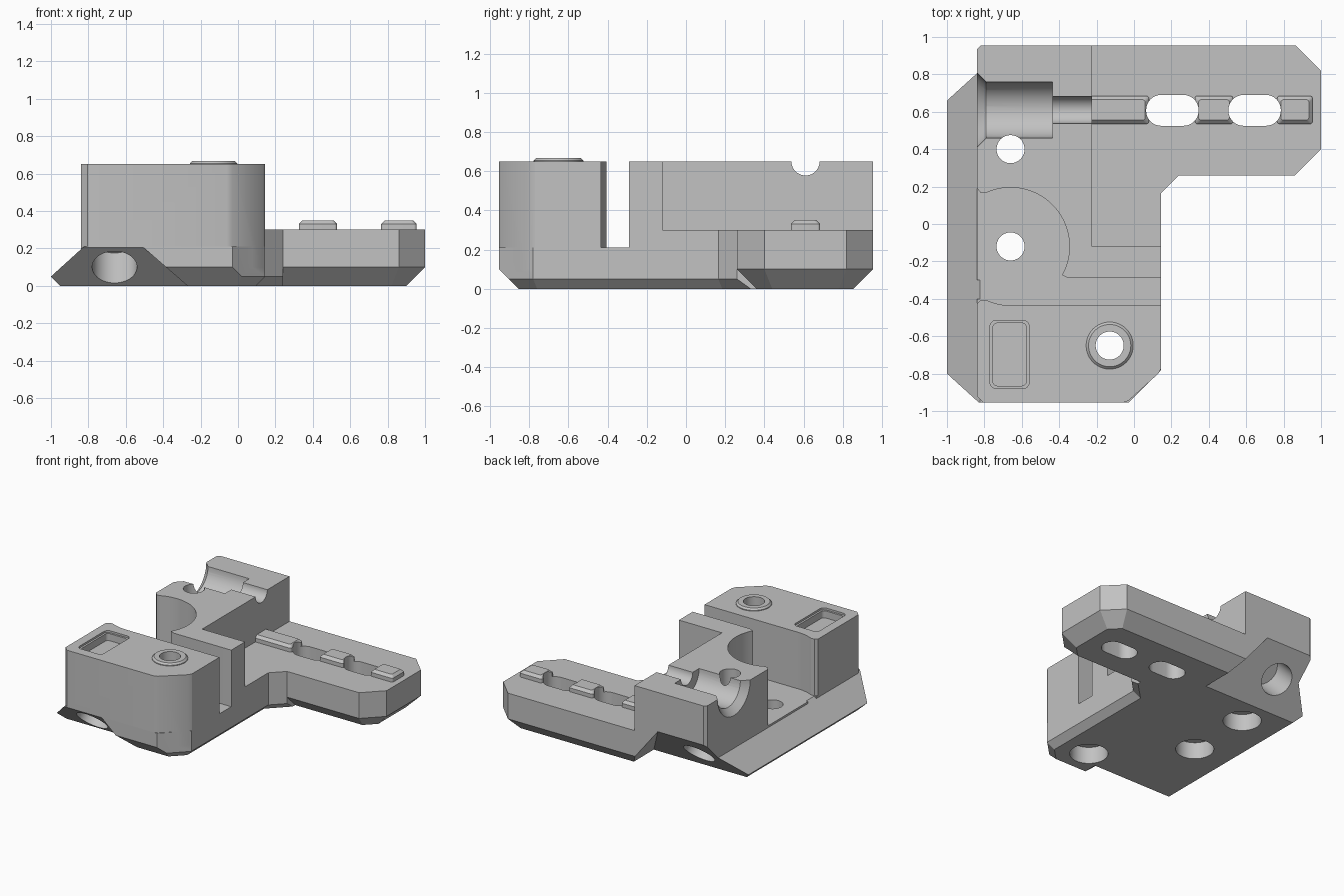
import bpy, bmesh
from math import sin, cos, pi, radians
from mathutils import Vector

if "Cube" in bpy.data.objects:
    bpy.data.objects.remove(bpy.data.objects["Cube"], do_unlink=True)

grey = bpy.data.materials.new("light_grey")
grey.use_nodes = True
COLOR = (0.54, 0.54, 0.54, 1)
grey.diffuse_color = COLOR
grey.node_tree.nodes["Principled BSDF"].inputs["Base Color"].default_value = COLOR


def finish(bm, name):
    bmesh.ops.recalc_face_normals(bm, faces=bm.faces)
    mesh = bpy.data.meshes.new(name)
    bm.to_mesh(mesh)
    bm.free()
    mesh.materials.append(grey)
    ob = bpy.data.objects.new(name, mesh)
    bpy.context.collection.objects.link(ob)
    return ob


def hull(name, points):
    """Convex solid around a set of points."""
    bm = bmesh.new()
    for p in points:
        bm.verts.new(p)
    bmesh.ops.remove_doubles(bm, verts=bm.verts, dist=1e-4)
    bmesh.ops.convex_hull(bm, input=bm.verts)
    bmesh.ops.delete(bm, geom=[v for v in bm.verts if not v.link_faces], context='VERTS')
    bmesh.ops.dissolve_limit(bm, angle_limit=radians(.5), verts=bm.verts, edges=bm.edges)
    return finish(bm, name)


def extrude(outline, z0, z1):
    bm = bmesh.new()
    rings = [[bm.verts.new((x, y, z)) for x, y in outline] for z in (z0, z1)]
    for ring in rings:
        bm.faces.new(ring)
    low, high = rings
    for i in range(len(low)):
        bm.faces.new((low[i - 1], low[i], high[i], high[i - 1]))
    return bm


def prism(name, outline, z0, z1):
    return finish(extrude(outline, z0, z1), name)


def trimmed(name, outline, z0, z1, cuts):
    """Convex prism trimmed by (point, outward normal) planes."""
    bm = extrude(outline, z0, z1)
    for point, normal in cuts:
        bmesh.ops.bisect_plane(bm, geom=bm.verts[:] + bm.edges[:] + bm.faces[:], dist=1e-5,
                               plane_co=point, plane_no=Vector(normal).normalized(),
                               clear_outer=True)
    points = [v.co.copy() for v in bm.verts]
    bm.free()
    return hull(name, points)


def rect(x0, x1, y0, y1, r):
    """Rectangle outline with rounded corners."""
    corners = [(x1 - r, y1 - r), (x0 + r, y1 - r), (x0 + r, y0 + r), (x1 - r, y0 + r)]
    return [(cx + r * cos(a), cy + r * sin(a))
            for i, (cx, cy) in enumerate(corners)
            for a in [pi / 2 * (i + k / 8) for k in range(9)]]


def box(x0, x1, y0, y1):
    return [(x0, y0), (x1, y0), (x1, y1), (x0, y1)]


def rod(name, start, end, r0, r1=None):
    """Cylinder or cone between two points."""
    a, b = Vector(start), Vector(end)
    bm = bmesh.new()
    bmesh.ops.create_cone(bm, cap_ends=True, segments=48, radius1=r0,
                          radius2=r0 if r1 is None else r1, depth=(b - a).length)
    bm.transform(Vector((0, 0, 1)).rotation_difference(b - a).to_matrix().to_4x4())
    bmesh.ops.translate(bm, verts=bm.verts, vec=(a + b) / 2)
    return finish(bm, name)


def combine(target, parts, operation):
    for part in parts:
        part.hide_render = True
        mod = target.modifiers.new(part.name, 'BOOLEAN')
        mod.operation, mod.solver, mod.object = operation, 'EXACT', part
        bpy.context.view_layer.objects.active = target
        bpy.ops.object.modifier_apply(modifier=mod.name)
        bpy.data.objects.remove(part, do_unlink=True)


Y = 0.955      # half depth
TOP = 0.65     # tall block height
FLOOR = 0.21   # pocket floor height

# Base plate with a sloping left lip and chamfered underside
body = trimmed("bracket_body", [(-1, -Y), (-.03, -Y), (.145, -.78), (.145, Y), (-1, Y)], 0, FLOOR, [
    ((-1, 0, .05), (-.145, 0, .16)),
    ((-1, 0, .05), (-1, 0, -1)),
    ((0, -Y, .1), (0, -1, -1)),
    ((0, Y, .1), (0, 1, -1)),
    ((.145, 0, .05), (1, 0, -1)),
    ((.145, -.78, .05), (1, -1, -1.4)),
])

# Side arm, corner web, step and the two tall blocks
arm = trimmed("side_arm", [(-.3, .26), (.86, .26), (1, .4), (1, .82), (.865, Y), (-.3, Y)], 0, .3, [
    ((0, .26, .1), (0, -1, -1)),
    ((0, Y, .1), (0, 1, -1)),
    ((1, 0, .1), (1, 0, -1)),
    ((1, .4, .1), (1, -1, -1.4)),
    ((1, .82, .1), (1, 1, -1.4)),
])
web = trimmed("corner_web", [(.05, .1), (.145, .165), (.24, .26), (.24, .45), (.05, .45)], 0, .3,
              [((.145, .165, .05), (1, -1, -1.4))])
step = prism("step", box(-.3, .145, -.2, .4), .1, .3)
rear = prism("rear_block", [(-.84, -.3), (.145, -.3), (.145, -.12), (-.225, -.12),
                            (-.225, Y), (-.82, Y), (-.84, Y - .02)], .1, TOP)
front = prism("front_block", [(-.84, -.92), (-.805, -Y), (-.06, -Y), (-.03, -.945), (.13, -.8),
                              (.145, -.77), (.145, -.4), (-.84, -.4)], .1, TOP)
boss = rod("boss", (-.13, -.65, .6), (-.13, -.65, .655), .127)
boss_rim = rod("boss_rim", (-.13, -.65, .654), (-.13, -.65, .668), .127, .113)

# Low ribs with bevelled tops along the arm
ribs = [hull("rib", [(x, y, z) for inset, z in ((0, .25), (0, .33), (.02, .35))
                     for x, y in rect(x0 + inset, x1 - inset, .535 + inset, .685 - inset, .015)])
        for x0, x1 in ((-.3, .08), (.325, .53), (.765, .955))]
combine(body, [arm, web, step, rear, front, boss, boss_rim] + ribs, 'UNION')


# Round pocket and the slot leading out to the right
def arc(a0, a1, n):
    steps = [radians(a0 + (a1 - a0) * i / n) for i in range(n + 1)]
    return [(-.66 + .315 * cos(a), -.12 + .315 * sin(a)) for a in steps]


pocket = prism("pocket", arc(115, -29, 32) + [(-.365, -.283), (-.345, -.29), (.3, -.29), (.3, -.435)]
               + arc(-90, -115, 6) + [(-.82, -.407), (-.845, -.43), (-1.2, -.43),
                                      (-1.2, .2), (-.845, .2), (-.82, .167)], FLOOR, 1)

# Slanted underside cuts at the front and back, each with an angled hole
front_cut = trimmed("front_cut", box(-1.3, 0, -1.3, -.5), -.2, .5,
                    [((0, -.75, 0), (0, 1, 1)), ((-.27, 0, 0), (1, 0, 1.15))])
back_cut = trimmed("back_cut", box(-1.3, 0, .4, 1.3), -.2, .6,
                   [((0, .61, 0), (0, -1, 1)), ((-.15, 0, 0), (1, 0, .8))])
front_hole = rod("front_hole", (-.66, -.95, 0), (-.66, -.69, .26), .12)
back_hole = rod("back_hole", (-.66, .88, .07), (-.66, .62, .33), .12)

# Horizontal stepped bore open to the top
bore = rod("bore", (-.9, .61, TOP), (-.435, .61, TOP), .15)
bore_mouth = rod("bore_mouth", (-.86, .61, TOP), (-.79, .61, TOP), .22, .15)
bore_neck = rod("bore_neck", (-.5, .61, TOP), (-.1, .61, TOP), .072)

# Vertical bolt holes with counterbores below
bolts = []
for x, y in ((-.66, .4), (-.66, -.12), (-.13, -.65)):
    bolts += [rod("bolt_hole", (x, y, -.1), (x, y, 1), .075),
              rod("counterbore", (x, y, -.1), (x, y, .13), .135)]

# Long slots through the arm and the shallow tray in the front block
slots = [prism("arm_slot", rect(x - .14, x + .14, .525, .69, .08), -.1, .5) for x in (.205, .645)]
tray = prism("tray", rect(-.755, -.575, -.865, -.53, .025), .58, .8)
tray_rim = prism("tray_rim", rect(-.77, -.56, -.88, -.515, .035), .635, .8)

combine(body, [pocket, front_cut, back_cut, front_hole, back_hole, bore, bore_mouth, bore_neck]
        + bolts + slots + [tray, tray_rim], 'DIFFERENCE')

bpy.ops.object.select_all(action='DESELECT')
body.select_set(True)
bpy.context.view_layer.objects.active = body
bpy.ops.object.shade_smooth_by_angle(angle=radians(25))
